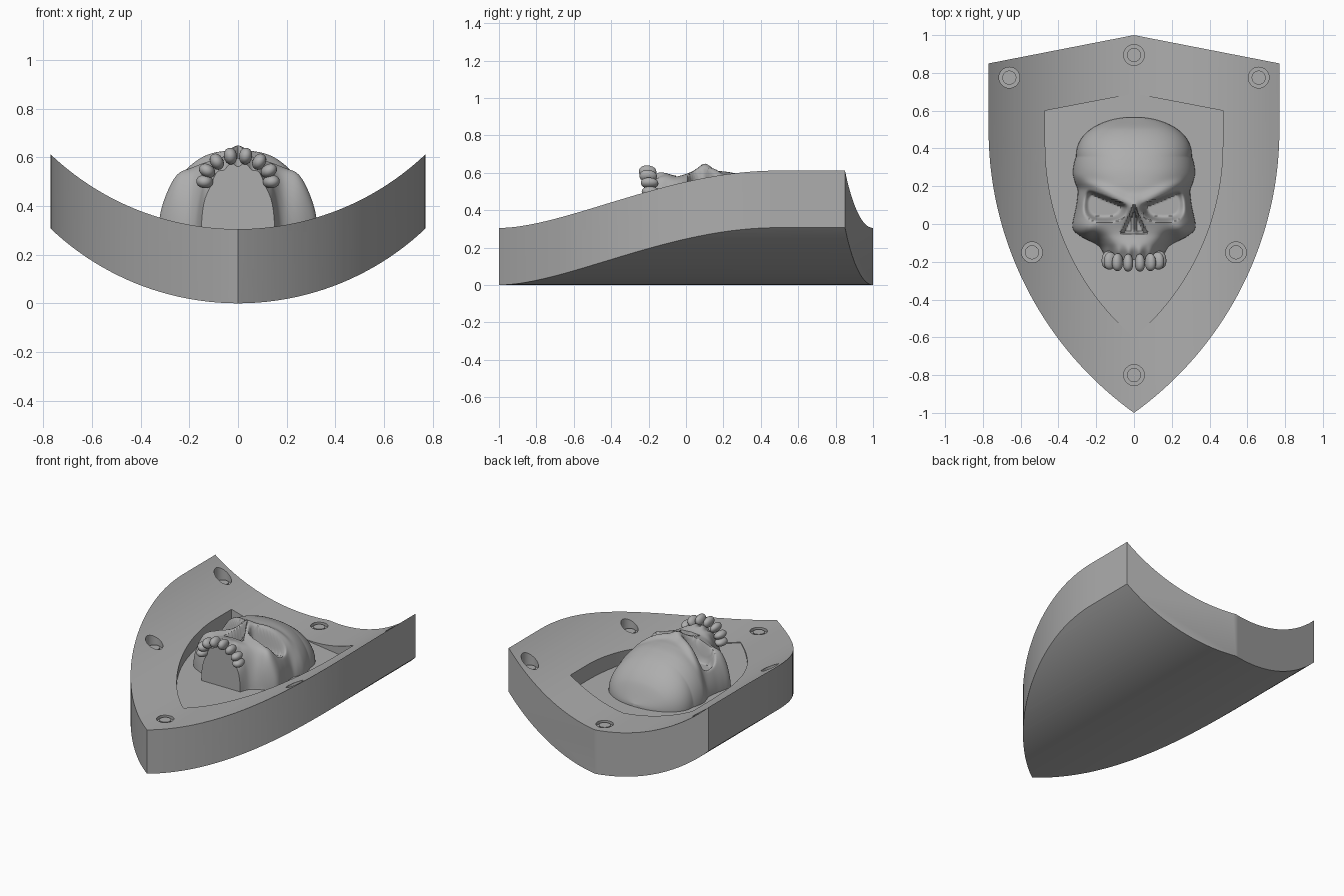
import bpy, bmesh, math
from mathutils import Vector

if "Cube" in bpy.data.objects:
    bpy.data.objects.remove(bpy.data.objects["Cube"], do_unlink=True)

grey = bpy.data.materials.new("stone_grey")
grey.use_nodes = True
COLOUR = (0.42, 0.42, 0.42, 1)
grey.diffuse_color = COLOUR
grey.node_tree.nodes["Principled BSDF"].inputs["Base Color"].default_value = COLOUR

BEND, THICK, FLOOR = 1.12, 0.305, 0.3


def finish(name, bm):
    bmesh.ops.recalc_face_normals(bm, faces=bm.faces)
    me = bpy.data.meshes.new(name)
    bm.to_mesh(me)
    bm.free()
    me.materials.append(grey)
    ob = bpy.data.objects.new(name, me)
    bpy.context.collection.objects.link(ob)
    return ob


def select(ob):
    bpy.ops.object.select_all(action='DESELECT')
    ob.select_set(True)
    bpy.context.view_layer.objects.active = ob


def smooth(ob, degrees):
    select(ob)
    bpy.ops.object.shade_smooth_by_angle(angle=math.radians(degrees))


def prism(name, points, along):
    """Extrude a closed 3D outline along a vector."""
    bm = bmesh.new()
    face = bm.faces.new([bm.verts.new(p) for p in points])
    out = bmesh.ops.extrude_face_region(bm, geom=[face])
    moved = [v for v in out["geom"] if isinstance(v, bmesh.types.BMVert)]
    bmesh.ops.translate(bm, verts=moved, vec=along)
    return finish(name, bm)


def boolean(ob, cutter, operation):
    mod = ob.modifiers.new("cut", 'BOOLEAN')
    mod.object, mod.operation, mod.solver = cutter, operation, 'EXACT'
    select(ob)
    bpy.ops.object.modifier_apply(modifier=mod.name)
    bpy.data.objects.remove(cutter, do_unlink=True)


def curve_z(x):
    return BEND - math.sqrt(BEND * BEND - x * x)


def shield_outline(half, corner, top, straight, tip, z, n=40):
    """Peaked top, straight shoulders, then arcs meeting at the tip."""
    drop = straight - tip
    r = (half * half + drop * drop) / (2 * half)
    sweep = math.asin(drop / r)
    side = [(half, corner)]
    side += [(half - r + r * math.cos(sweep * i / n), straight - r * math.sin(sweep * i / n))
             for i in range(n)]
    pts = [(0, top)] + side + [(0, tip)] + [(-x, y) for x, y in reversed(side)]
    return [(x, y, z) for x, y in pts]


# Curved shield body: a bent slab trimmed to the outline
xs = [-0.82 + 1.64 * i / 80 for i in range(81)]
section = [(x, -1.2, curve_z(x)) for x in xs]
section += [(x, -1.2, curve_z(x) + THICK) for x in reversed(xs)]
shield = prism("shield", section, (0, 2.4, 0))
boolean(shield, prism("trim", shield_outline(0.77, 0.85, 1, 0.5, -1, -0.5), (0, 0, 2)),
        'INTERSECT')
# Flat-floored recess
boolean(shield, prism("recess", shield_outline(0.47, 0.6, 0.69, 0.42, -0.6, FLOOR), (0, 0, 1)),
        'DIFFERENCE')


# Sunken rivets
def circle(x, y, z, r, n=40):
    return [(x + r * math.cos(math.tau * i / n), y + r * math.sin(math.tau * i / n), z)
            for i in range(n)]


for x, y in [(0, 0.895), (0, -0.8), (0.66, 0.775), (-0.66, 0.775), (0.54, -0.15), (-0.54, -0.15)]:
    base = curve_z(max(abs(x) - 0.055, 0)) + THICK - 0.02
    boolean(shield, prism("rivet_hole", circle(x, y, base, 0.055), (0, 0, 0.5)), 'DIFFERENCE')
    smooth(prism("rivet", circle(x, y, base - 0.02, 0.037), (0, 0, 0.035)), 30)
smooth(shield, 25)


# Skull relief
def lookup(table, t):
    """Smooth interpolation through (position, value) pairs, rising in position."""
    if t <= table[0][0]:
        return table[0][1]
    for i in range(len(table) - 1):
        (a, va), (b, vb) = table[i], table[i + 1]
        if t <= b:
            before, after = table[max(i - 1, 0)], table[min(i + 2, len(table) - 1)]
            m0 = (vb - before[1]) / (b - before[0]) * (b - a)
            m1 = (after[1] - va) / (after[0] - a) * (b - a)
            s = (t - a) / (b - a)
            return (va * (2 * s**3 - 3 * s * s + 1) + m0 * (s**3 - 2 * s * s + s)
                    + vb * (3 * s * s - 2 * s**3) + m1 * (s**3 - s * s))
    return table[-1][1]


def step(a, b, t):
    t = min(max((t - a) / (b - a), 0), 1)
    return t * t * (3 - 2 * t)


def bump(dx, dy, rx, ry):
    return math.exp(-(dx / rx) ** 2 - (dy / ry) ** 2)


WIDTH = [(-.19, .15), (-.15, .165), (-.12, .185), (-.095, .225), (-.07, .275), (-.04, .315),
         (-.01, .326), (.04, .318), (.1, .305), (.18, .298), (.22, .312), (.27, .323),
         (.34, .312), (.42, .275)]
HEIGHT = [(-.19, .27), (-.13, .3), (-.05, .285), (.05, .31), (.1, .32), (.16, .31),
          (.22, .305), (.3, .287), (.4, .24), (.5, .15), (.565, .02)]


def half_width(y):
    if y < 0.36:
        return lookup(WIDTH, y)
    return 0.306 * max(1 - ((y - 0.36) / 0.206) ** 2.2, 0) ** 0.5


def skull_z(u, x, y):
    ax = abs(x)
    z = FLOOR + lookup(HEIGHT, y) * max(1 - abs(u) ** 2.4, 0) ** 0.5
    brow = 0.1 + 0.4 * (ax - 0.04)
    # scowling brow ridge and cheekbone
    z += 0.022 * bump(ax - 0.15, y - brow - 0.03, 0.13, 0.03)
    z += 0.03 * bump(ax - 0.25, y + 0.02, 0.05, 0.05)
    # hollow under the cheekbone
    z -= 0.07 * bump(ax - 0.2, y + 0.1, 0.05, 0.05)
    # temple hollow
    z -= 0.02 * bump(ax - 0.29, y - 0.19, 0.03, 0.04)
    # eye socket
    d = (abs(ax - 0.155) / 0.118) ** 2.6 + (abs(y - 0.105) / 0.092) ** 2.6
    socket = step(1.1, 0.4, d) * step(brow + 0.006, brow - 0.02, y)
    z += (min(z, 0.44) - z) * socket
    # nasal bone and opening
    z += 0.025 * bump(ax, y - 0.09, 0.035, 0.05)
    w = 0.062 * (0.095 - y) / 0.13
    nose = step(w + 0.004, w - 0.014, ax) * step(-0.055, -0.03 - 0.012 * step(0, 0.03, ax), y)
    z += (0.5 - z) * nose * (0.65 + 0.35 * step(0, 0.015, ax))
    # tooth roots
    z += 0.008 * math.cos(ax * math.tau / 0.058 + math.pi) * step(-0.1, -0.16, y)
    return max(z, FLOOR)


bm = bmesh.new()
NX, NY = 120, 130
rows = []
for j in range(NY + 1):
    y = -0.19 + 0.755 * math.sin(math.pi / 2 * j / NY)
    w = max(half_width(y), 0.004)
    row = []
    for i in range(NX + 1):
        u = math.sin(math.pi / 2 * (2 * i / NX - 1))
        row.append(bm.verts.new((u * w, y, skull_z(u, u * w, y))))
    rows.append(row)
for lower, upper in zip(rows, rows[1:]):
    for i in range(NX):
        bm.faces.new((lower[i], lower[i + 1], upper[i + 1], upper[i]))
# skirt sunk into the shield
out = bmesh.ops.extrude_edge_only(bm, edges=[e for e in bm.edges if e.is_boundary])
for v in out["geom"]:
    if isinstance(v, bmesh.types.BMVert):
        v.co.z = FLOOR - 0.02
smooth(finish("skull", bm), 50)

# Upper teeth along the dental arch: x, y, z, lean
for x, y, z, lean in [(0.031, -0.205, 0.605, 8), (0.087, -0.202, 0.582, 30),
                      (0.127, -0.195, 0.545, 60), (0.137, -0.19, 0.5, 85)]:
    for side in (-1, 1):
        bm = bmesh.new()
        bmesh.ops.create_cube(bm, size=1)
        for v in bm.verts:
            wide = 1.0 if v.co.y < 0 else 0.8
            v.co = Vector((v.co.x * 0.07 * wide, v.co.y * 0.112, v.co.z * 0.082))
        tooth = finish("tooth", bm)
        tooth.location = (side * x, y, z)
        tooth.rotation_euler = (math.radians(-6), math.radians(side * lean), 0)
        mod = tooth.modifiers.new("round", 'SUBSURF')
        mod.levels = mod.render_levels = 3
        select(tooth)
        bpy.ops.object.modifier_apply(modifier=mod.name)
        bpy.ops.object.shade_smooth()
